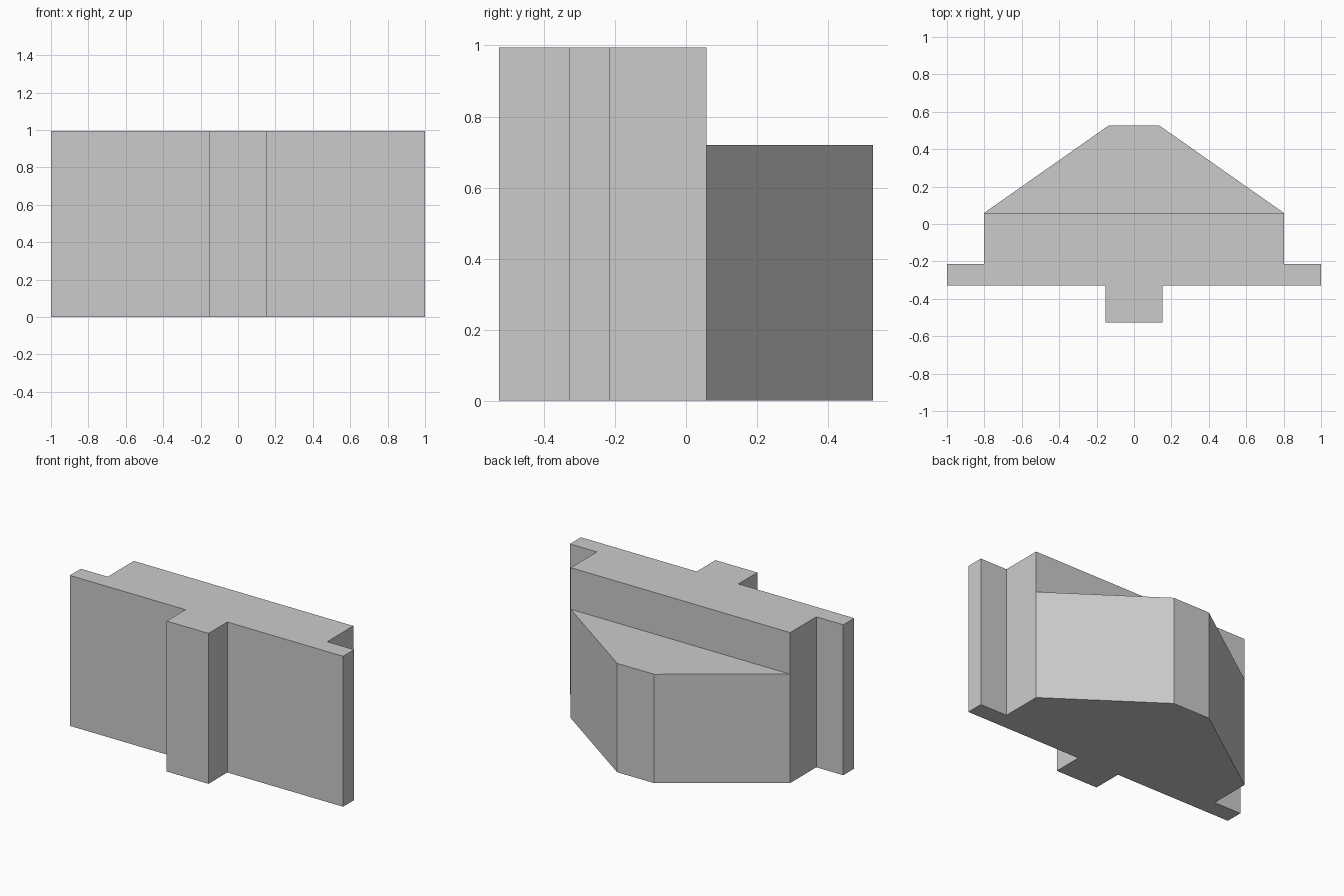
import bpy
import bmesh
import math

cube = bpy.data.objects.get("Cube")
if cube:
    bpy.data.objects.remove(cube, do_unlink=True)

BODY_TOP, PROW_TOP = 0.995, 0.72

# Half of the plan outline, from the front rib to the tapered back
half = [(0.153, -0.527), (0.153, -0.33), (1.0, -0.33), (1.0, -0.215),
        (0.803, -0.215), (0.803, 0.058), (0.135, 0.527)]
outline = half + [(-x, y) for x, y in reversed(half)]

grey = bpy.data.materials.new("plain grey")
grey.use_nodes = True
grey.diffuse_color = (0.6, 0.6, 0.6, 1)
grey.node_tree.nodes["Principled BSDF"].inputs["Base Color"].default_value = (0.6, 0.6, 0.6, 1)


def raise_face(bm, face, height):
    """Extrude a face upward and return the new top face."""
    made = bmesh.ops.extrude_face_region(bm, geom=[face])["geom"]
    verts = [v for v in made if isinstance(v, bmesh.types.BMVert)]
    bmesh.ops.translate(bm, verts=verts, vec=(0, 0, height))
    return next(f for f in made if isinstance(f, bmesh.types.BMFace))


bm = bmesh.new()

# Whole footprint up to the height of the tapered back
base = bm.faces.new([bm.verts.new((x, y, 0)) for x, y in outline])
top = raise_face(bm, base, PROW_TOP)

# Split the top at the shoulders and raise the winged front part
shoulders = [v for v in top.verts if abs(v.co.y - 0.058) < 0.001]
bmesh.ops.connect_verts(bm, verts=shoulders)
front = min((f for f in bm.faces if all(v.co.z > 0.5 for v in f.verts)),
            key=lambda f: f.calc_center_median().y)
raise_face(bm, front, BODY_TOP - PROW_TOP)

# Merge the flat side walls and face everything outward
bmesh.ops.dissolve_limit(bm, angle_limit=math.radians(1),
                         verts=bm.verts[:], edges=bm.edges[:])
bmesh.ops.recalc_face_normals(bm, faces=bm.faces[:])

mesh = bpy.data.meshes.new("winged_block")
bm.to_mesh(mesh)
bm.free()
mesh.materials.append(grey)
block = bpy.data.objects.new("winged_block", mesh)
bpy.context.collection.objects.link(block)
